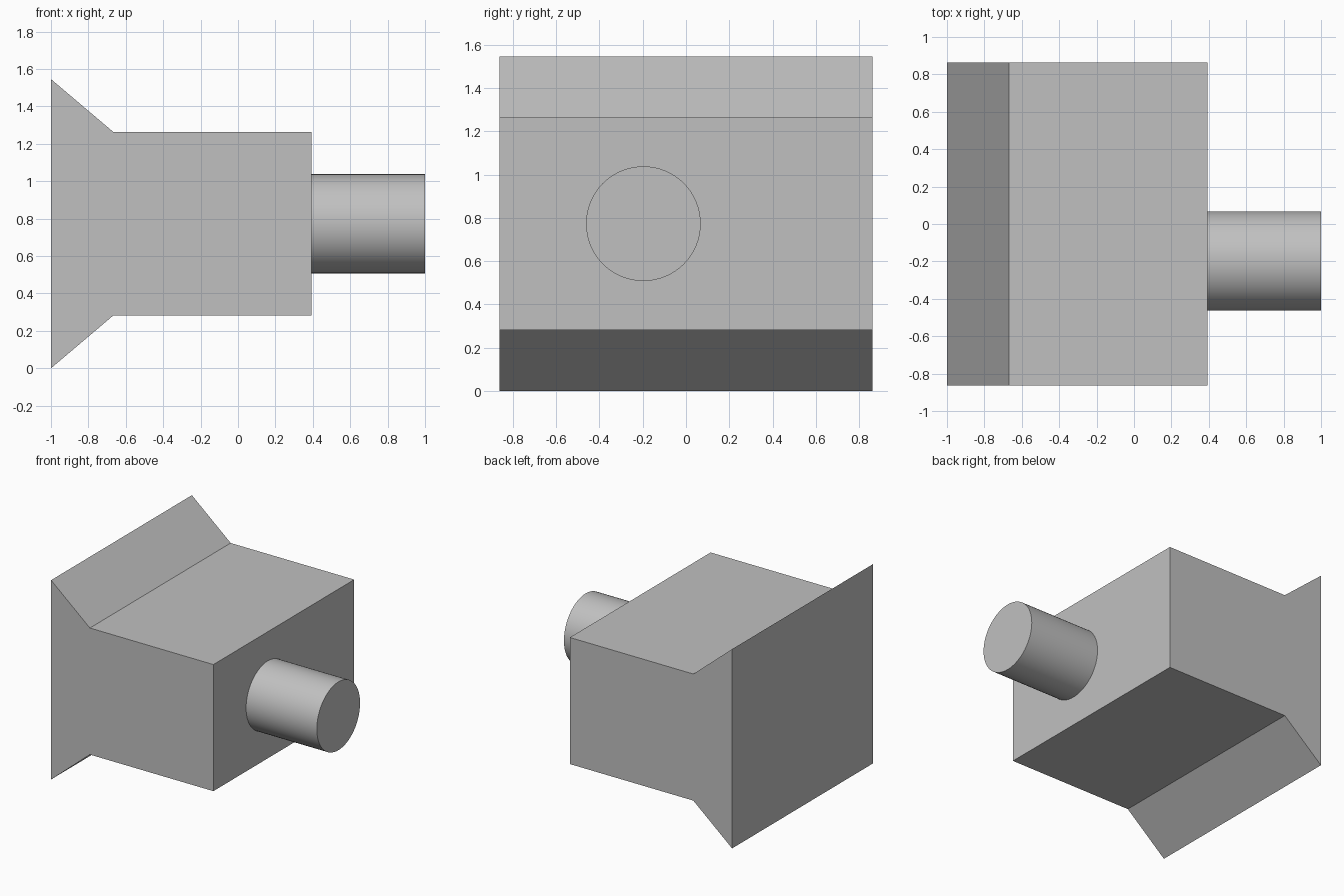
import bpy
import bmesh
import math

cube = bpy.data.objects.get("Cube")
if cube:
    bpy.data.objects.remove(cube, do_unlink=True)

# Single plain grey for the whole model
grey = bpy.data.materials.new("plain_grey")
grey.use_nodes = True
colour = (0.53, 0.53, 0.53, 1)
grey.diffuse_color = colour
grey.node_tree.nodes["Principled BSDF"].inputs["Base Color"].default_value = colour

MID_Z = 0.773
HALF_DEPTH = 0.863


def extruded_profile(name, points, y_front, y_back):
    """Extrude an (x, z) outline along y into a closed solid."""
    bm = bmesh.new()
    face = bm.faces.new([bm.verts.new((x, y_front, z)) for x, z in points])
    new = bmesh.ops.extrude_face_region(bm, geom=[face])["geom"]
    verts = [v for v in new if isinstance(v, bmesh.types.BMVert)]
    bmesh.ops.translate(bm, verts=verts, vec=(0, y_back - y_front, 0))
    bmesh.ops.recalc_face_normals(bm, faces=bm.faces)
    mesh = bpy.data.meshes.new(name)
    bm.to_mesh(mesh)
    bm.free()
    obj = bpy.data.objects.new(name, mesh)
    bpy.context.collection.objects.link(obj)
    obj.data.materials.append(grey)
    return obj


# Block body flaring out to a wide back plate, symmetric about its mid height
upper = [(-1, MID_Z), (-0.667, 0.491), (0.393, 0.491)]
outline = [(x, MID_Z + h) for x, h in upper]
outline += [(x, MID_Z - h) for x, h in reversed(upper)]
extruded_profile("flared_body", outline, -HALF_DEPTH, HALF_DEPTH)

# Round peg standing out of the +x face, set off towards the front
peg_start, peg_end = 0.38, 1.0
bpy.ops.mesh.primitive_cylinder_add(
    vertices=64, radius=0.265, depth=peg_end - peg_start,
    location=((peg_start + peg_end) / 2, -0.197, MID_Z),
    rotation=(0, math.pi / 2, 0))
peg = bpy.context.object
peg.name = "round_peg"
peg.data.materials.append(grey)
bpy.ops.object.shade_smooth_by_angle(angle=math.radians(30))
